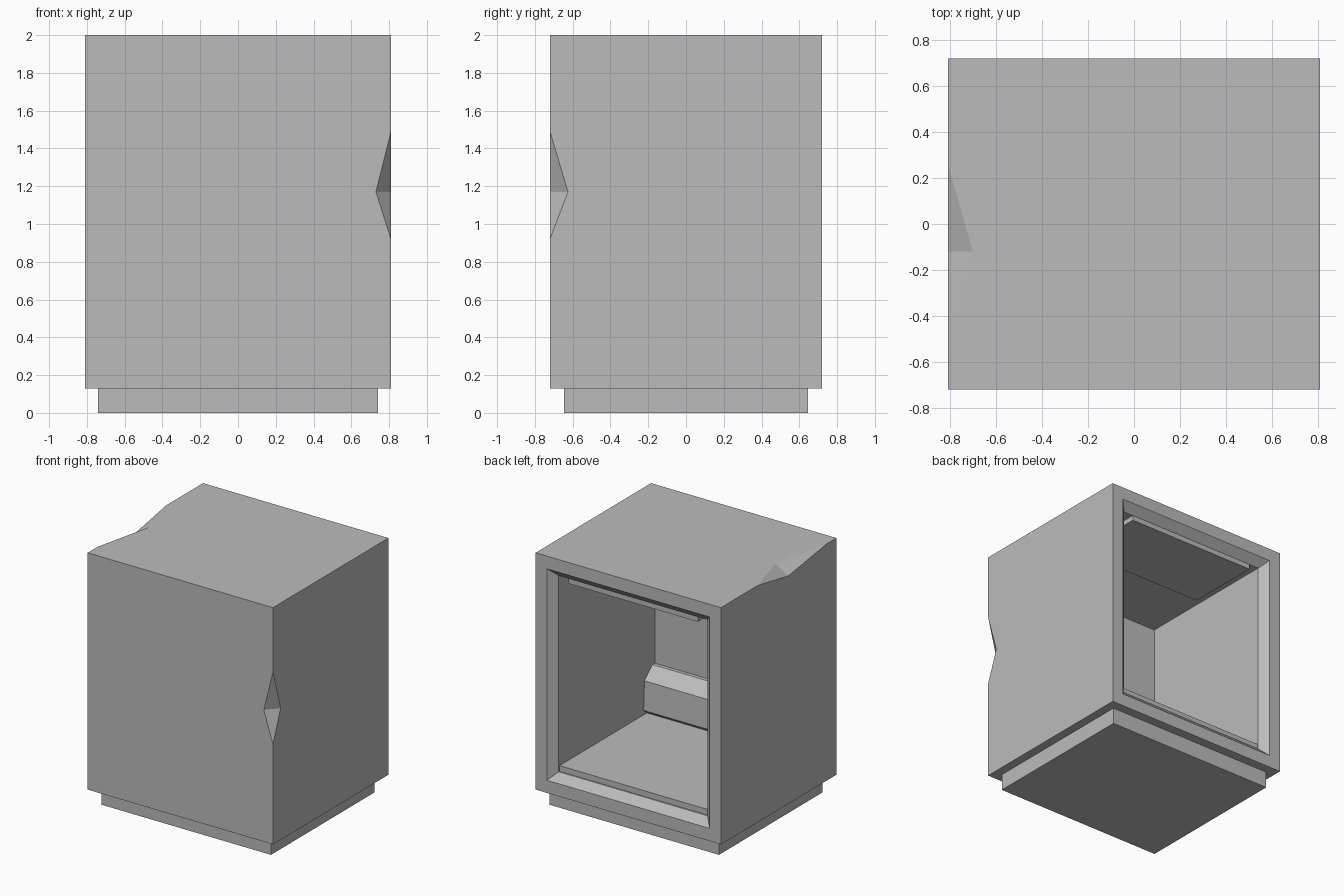
import bpy
import bmesh
from mathutils import Vector

cube = bpy.data.objects.get("Cube")
if cube:
    bpy.data.objects.remove(cube, do_unlink=True)

GREY = (0.5, 0.5, 0.5, 1.0)
grey = bpy.data.materials.new("plain grey")
grey.use_nodes = True
grey.diffuse_color = GREY
for node in grey.node_tree.nodes:
    if node.type == 'BSDF_PRINCIPLED':
        node.inputs["Base Color"].default_value = GREY


def finish(bm, name):
    """Turn a bmesh into a grey object."""
    bmesh.ops.recalc_face_normals(bm, faces=bm.faces)
    mesh = bpy.data.meshes.new(name)
    bm.to_mesh(mesh)
    bm.free()
    mesh.materials.append(grey)
    obj = bpy.data.objects.new(name, mesh)
    bpy.context.collection.objects.link(obj)
    return obj


def box(name, half_x, y0, y1, z0, z1):
    bm = bmesh.new()
    bmesh.ops.create_cube(bm, size=1)
    for v in bm.verts:
        v.co = (v.co.x * 2 * half_x,
                y0 + (v.co.y + 0.5) * (y1 - y0),
                z0 + (v.co.z + 0.5) * (z1 - z0))
    return finish(bm, name)


def prism(name, profile, half_x):
    """Extrude a (y, z) profile across x."""
    bm = bmesh.new()
    face = bm.faces.new([bm.verts.new((-half_x, y, z)) for y, z in profile])
    new = bmesh.ops.extrude_face_region(bm, geom=[face])["geom"]
    verts = [g for g in new if isinstance(g, bmesh.types.BMVert)]
    bmesh.ops.translate(bm, verts=verts, vec=(2 * half_x, 0, 0))
    return finish(bm, name)


def hollow_body(name, sections):
    """Join rectangular rings (half_x, z0, z1, y), capping first and last."""
    bm = bmesh.new()
    rings = []
    for hx, z0, z1, y in sections:
        corners = ((-hx, z0), (hx, z0), (hx, z1), (-hx, z1))
        rings.append([bm.verts.new((x, y, z)) for x, z in corners])
    for a, b in zip(rings, rings[1:]):
        for i in range(4):
            j = (i + 1) % 4
            bm.faces.new((a[i], a[j], b[j], b[i]))
    bm.faces.new(rings[0])
    bm.faces.new(rings[-1])
    return finish(bm, name)


def chip(target, end_a, end_b, crease_a, crease_b):
    """Cut a two-sided chip out of an edge; the crease is its deepest line."""
    pts = [Vector(p) for p in (end_a, end_b, crease_a, crease_b)]
    middle = (pts[2] + pts[3]) / 2
    bm = bmesh.new()
    verts = [bm.verts.new(middle + (p - middle) * 1.4) for p in pts]
    bmesh.ops.convex_hull(bm, input=verts)
    cutter = finish(bm, "chip_cutter")
    cutter.hide_render = True
    mod = target.modifiers.new("chip", 'BOOLEAN')
    mod.operation = 'DIFFERENCE'
    mod.solver = 'EXACT'
    mod.object = cutter
    bpy.context.view_layer.objects.active = target
    bpy.ops.object.modifier_apply(modifier=mod.name)
    bpy.data.objects.remove(cutter, do_unlink=True)


# Cabinet shell: closed front, open back with a chamfered rim
W, D, LOW, TOP = 0.81, 0.72, 0.13, 2.0
RIM, BEVEL = 0.1, 0.06
IN = RIM + BEVEL
body = hollow_body("cabinet_body", [
    (W, LOW, TOP, -D),
    (W, LOW, TOP, D),
    (W - RIM, LOW + RIM, TOP - RIM, D),
    (W - IN, LOW + IN, TOP - IN, D - BEVEL),
    (W - IN, LOW + IN, TOP - IN, -0.54),
])

# Chips in the front corner and the top edge
chip(body, (W, -D, 1.49), (W, -D, 0.92), (0.73, -D, 1.17), (W, -0.625, 1.17))
chip(body, (-W, 0.26, TOP), (-W, -0.6, TOP), (-0.7, -0.12, TOP), (-W, -0.12, 1.93))

# Plinth
box("plinth", 0.74, -0.645, 0.645, 0, LOW)

# Inside: floor panel, ceiling panel and bevelled ledge along the front wall
box("floor_panel", W - IN, -0.54, D - BEVEL - 0.01, LOW + IN, 0.335)
box("ceiling_panel", 0.565, 0.05, D - BEVEL, 1.8, TOP - IN)
prism("inner_ledge", [(-0.54, 0.335), (-0.44, 0.335), (-0.4, 0.37), (-0.41, 0.6),
                      (-0.51, 0.69), (-0.54, 0.69)], W - IN)
